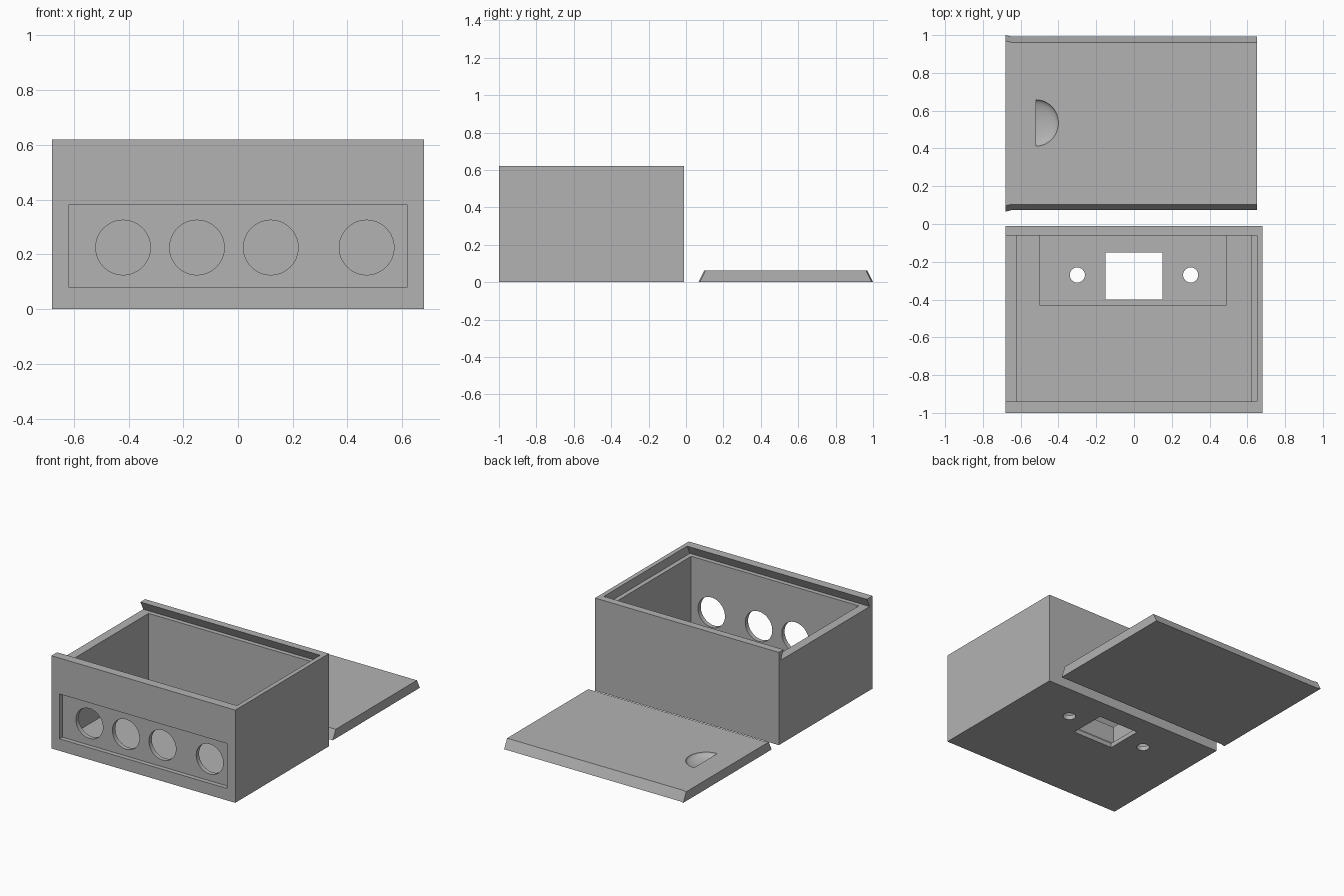
import bpy
import bmesh
from mathutils import Matrix, Vector

default = bpy.data.objects.get("Cube")
if default:
    bpy.data.objects.remove(default, do_unlink=True)

# One plain grey for everything
grey = bpy.data.materials.new("matte_grey")
grey.use_nodes = True
colour = (0.45, 0.45, 0.45, 1)
grey.diffuse_color = colour
grey.node_tree.nodes["Principled BSDF"].inputs["Base Color"].default_value = colour


def finish(name, bm):
    bmesh.ops.recalc_face_normals(bm, faces=bm.faces)
    mesh = bpy.data.meshes.new(name)
    bm.to_mesh(mesh)
    bm.free()
    mesh.materials.append(grey)
    obj = bpy.data.objects.new(name, mesh)
    bpy.context.collection.objects.link(obj)
    return obj


def block(name, x0, x1, y0, y1, z0, z1):
    bm = bmesh.new()
    centre = Vector((x0 + x1, y0 + y1, z0 + z1)) / 2
    size = Matrix.Diagonal((x1 - x0, y1 - y0, z1 - z0, 1))
    bmesh.ops.create_cube(bm, size=1, matrix=Matrix.Translation(centre) @ size)
    return finish(name, bm)


def dovetail(name, sections, z0, z1, y_mid, slope):
    """Trapezoid lofted along x; sections are (x, half width at the base)."""
    bm = bmesh.new()
    inset = slope * (z1 - z0)
    rings = []
    for x, half in sections:
        ring = [(-half, z0), (half, z0), (half - inset, z1), (inset - half, z1)]
        rings.append([bm.verts.new((x, y_mid + y, z)) for y, z in ring])
    for a, b in zip(rings, rings[1:]):
        for i in range(4):
            j = (i + 1) % 4
            bm.faces.new((a[i], a[j], b[j], b[i]))
    bm.faces.new(rings[0])
    bm.faces.new(rings[-1])
    return finish(name, bm)


def drill(name, centre, radius, axis):
    bm = bmesh.new()
    turn = Vector((0, 0, 1)).rotation_difference(Vector(axis)).to_matrix().to_4x4()
    bmesh.ops.create_cone(bm, cap_ends=True, segments=48, radius1=radius,
                          radius2=radius, depth=0.3,
                          matrix=Matrix.Translation(centre) @ turn)
    return finish(name, bm)


def cut(target, cutter):
    cutter.hide_render = True
    mod = target.modifiers.new("cut", "BOOLEAN")
    mod.operation = "DIFFERENCE"
    mod.solver = "EXACT"
    mod.object = cutter
    bpy.ops.object.select_all(action="DESELECT")
    bpy.context.view_layer.objects.active = target
    target.select_set(True)
    bpy.ops.object.modifier_apply(modifier=mod.name)
    bpy.data.objects.remove(cutter, do_unlink=True)


# Box body with its cavity and the lid groove open at one end
box = block("box_body", -0.68, 0.68, -1.0, -0.01, 0, 0.62)
mid = -0.5
cut(box, block("cavity_cutter", -0.62, 0.62, mid - 0.44, mid + 0.44, 0.06, 0.6))
cut(box, dovetail("groove_cutter", [(-0.8, 0.47), (0.65, 0.47)], 0.56, 0.66, mid, 0.5))

# Front panel recess and its four round holes
cut(box, block("panel_cutter", -0.62, 0.62, -1.1, -0.97, 0.08, 0.38))
for x in (-0.42, -0.15, 0.12, 0.47):
    cut(box, drill("port_cutter", (x, -0.96, 0.225), 0.1, (0, 1, 0)))

# Floor pocket with a rectangular window and two screw holes
cut(box, block("pocket_cutter", -0.5, 0.49, -0.43, -0.06, 0.03, 0.2))
cut(box, block("window_cutter", -0.15, 0.15, -0.4, -0.15, -0.1, 0.2))
for side in (-1, 1):
    cut(box, drill("screw_cutter", (side * 0.3, -0.27, 0), 0.04, (0, 0, 1)))

# Sliding lid, slightly flared at its outer end
lid = dovetail("sliding_lid", [(-0.68, 0.467), (-0.65, 0.46), (0.65, 0.46)],
               0, 0.062, 0.533, 0.5)

# Thumb notch: half of a flattened bowl with one straight wall
bm = bmesh.new()
bmesh.ops.create_uvsphere(bm, u_segments=48, v_segments=24, radius=1,
                          matrix=Matrix.Translation((-0.52, 0.535, 0.062))
                          @ Matrix.Diagonal((0.12, 0.123, 0.035, 1)))
bmesh.ops.bisect_plane(bm, geom=bm.verts[:] + bm.edges[:] + bm.faces[:],
                       plane_co=(-0.5199, 0, 0), plane_no=(-1, 0, 0), clear_outer=True)
bmesh.ops.holes_fill(bm, edges=[e for e in bm.edges if e.is_boundary], sides=0)
cut(lid, finish("notch_cutter", bm))

# Smooth the round parts, keep edges crisp
bpy.ops.object.select_all(action="DESELECT")
for obj in (box, lid):
    obj.select_set(True)
bpy.context.view_layer.objects.active = box
bpy.ops.object.shade_smooth_by_angle(angle=0.5)
